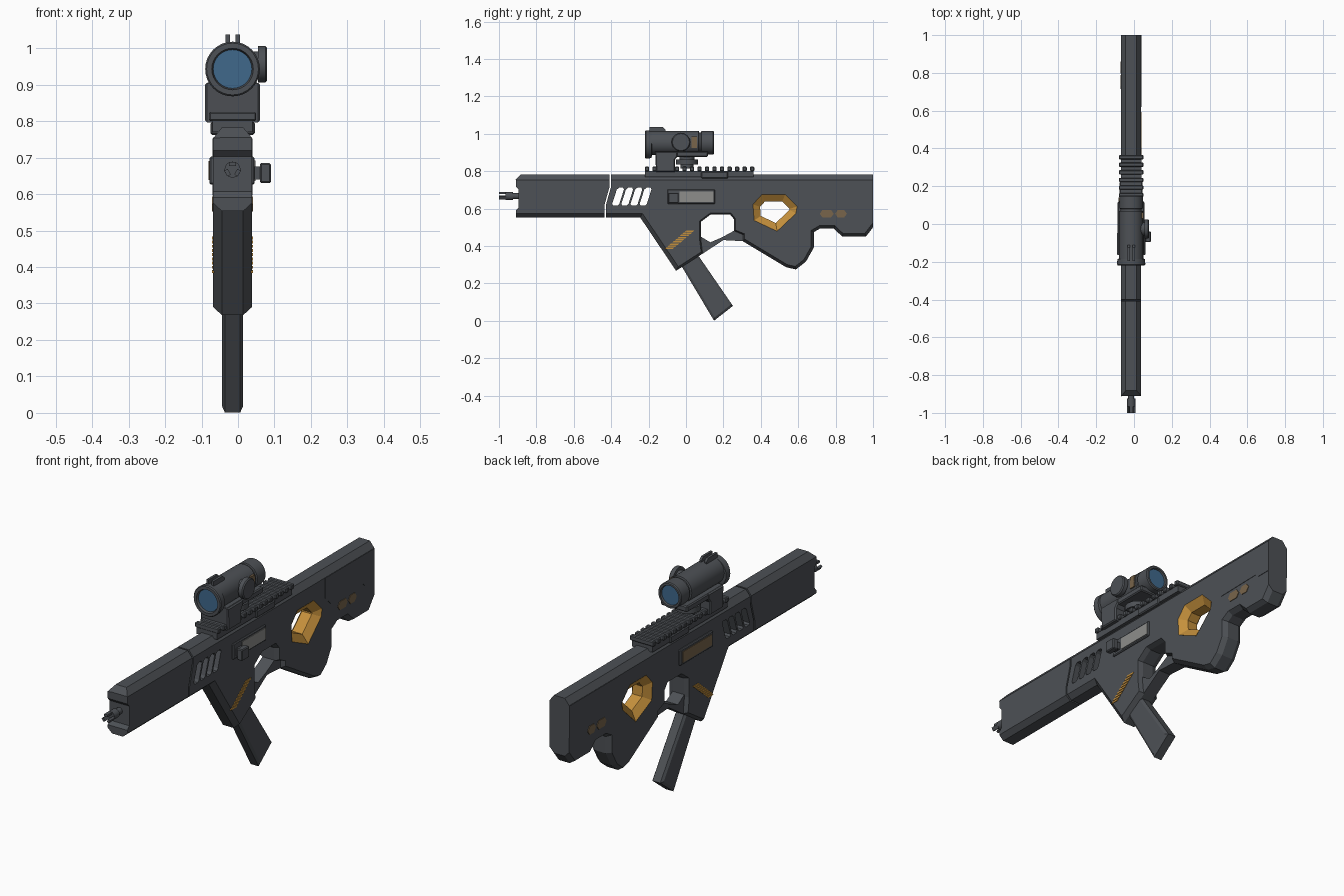
import bpy, bmesh, math
from mathutils import Vector, Matrix

if "Cube" in bpy.data.objects:
    bpy.data.objects.remove(bpy.data.objects["Cube"])

CX, W = -0.015, 0.053          # body centre line and half width


def material(name, rgb):
    m = bpy.data.materials.new(name)
    m.diffuse_color = (*rgb, 1)
    m.use_nodes = True
    m.node_tree.nodes["Principled BSDF"].inputs["Base Color"].default_value = m.diffuse_color
    return m


DARK = material("gunmetal grey", (0.075, 0.082, 0.092))
ORANGE = material("amber orange", (0.56, 0.28, 0.045))
BLUE = material("lens blue", (0.05, 0.14, 0.26))
STEEL = material("bare steel", (0.27, 0.27, 0.26))
BROWN = material("faded amber", (0.19, 0.13, 0.07))


def finish(name, bm, mat):
    bmesh.ops.recalc_face_normals(bm, faces=bm.faces)
    me = bpy.data.meshes.new(name)
    bm.to_mesh(me)
    bm.free()
    me.materials.append(mat)
    ob = bpy.data.objects.new(name, me)
    bpy.context.collection.objects.link(ob)
    return ob


def inset(pts, ds):
    """Move every edge of a (y, z) outline inwards by its own distance."""
    n = len(pts)
    area = sum(pts[i][0] * pts[(i + 1) % n][1] - pts[(i + 1) % n][0] * pts[i][1] for i in range(n))
    s = 1 if area > 0 else -1
    out = []
    for i in range(n):
        p = Vector(pts[i])
        e0 = (p - Vector(pts[i - 1])).normalized()
        e1 = (Vector(pts[(i + 1) % n]) - p).normalized()
        n0, n1 = Vector((-e0.y, e0.x)) * s, Vector((-e1.y, e1.x)) * s
        det = n0.x * n1.y - n0.y * n1.x
        a, b = ds[i - 1], ds[i]
        if abs(det) < 1e-4:
            out.append(p + n0 * a)
        else:
            out.append(p + Vector((a * n1.y - b * n0.y, n0.x * b - n1.x * a)) / det)
    return out


def loft(bm, rings, closed=False):
    """Bridge outlines given as (x, points); cap the ends or close the loop."""
    vs = [[bm.verts.new((x, p[0], p[1])) for p in pts] for x, pts in rings]
    n = len(vs[0])
    for a, b in zip(vs, vs[1:] + vs[:1] if closed else vs[1:]):
        for i in range(n):
            j = (i + 1) % n
            bm.faces.new((a[i], a[j], b[j], b[i]))
    if not closed:
        bm.faces.new(vs[0])
        bm.faces.new(vs[-1])


def prism(name, pts, mat=DARK, w=W, c=0.0, d=0.0):
    """Side outline extruded across x, with chamfered rims."""
    bm = bmesh.new()
    ds = d if isinstance(d, list) else [d] * len(pts)
    if c:
        small = inset(pts, ds)
        loft(bm, [(CX - w, small), (CX - w + c, pts), (CX + w - c, pts), (CX + w, small)])
        bmesh.ops.remove_doubles(bm, verts=bm.verts, dist=1e-6)
    else:
        loft(bm, [(CX - w, pts), (CX + w, pts)])
    return finish(name, bm, mat)


def plates(name, outlines, mat, t=0.003, sides=(-1, 1), base=W):
    """Thin raised plates on the flat sides of the body."""
    bm = bmesh.new()
    for s in sides:
        for pts in outlines:
            loft(bm, [(CX + s * (base - 0.002), pts), (CX + s * (base + t), pts)])
    return finish(name, bm, mat)


def box(name, x, y, z, mat=DARK, bevel=0.0):
    bm = bmesh.new()
    loft(bm, [(x[0], [(y[0], z[0]), (y[1], z[0]), (y[1], z[1]), (y[0], z[1])]),
              (x[1], [(y[0], z[0]), (y[1], z[0]), (y[1], z[1]), (y[0], z[1])])])
    if bevel:
        bmesh.ops.bevel(bm, geom=bm.edges[:], offset=bevel, segments=1, affect='EDGES')
    return finish(name, bm, mat)


def lathe(name, prof, centre, axis='Y', mat=DARK, n=32):
    """Turn (along, radius) points around an axis; zero radius closes the end."""
    bm = bmesh.new()
    vs = [bm.verts.new((r, a, 0)) for a, r in prof]
    es = [bm.edges.new(p) for p in zip(vs, vs[1:])]
    bmesh.ops.spin(bm, geom=vs + es, cent=(0, 0, 0), axis=(0, 1, 0), angle=math.tau, steps=n)
    bmesh.ops.remove_doubles(bm, verts=bm.verts, dist=1e-5)
    turn = {'Y': Matrix(), 'X': Matrix.Rotation(-math.pi / 2, 4, 'Z'), 'Z': Matrix.Rotation(math.pi / 2, 4, 'X')}
    bm.transform(Matrix.Translation(centre) @ turn[axis])
    ob = finish(name, bm, mat)
    bpy.ops.object.select_all(action='DESELECT')
    ob.select_set(True)
    bpy.context.view_layer.objects.active = ob
    bpy.ops.object.shade_smooth_by_angle(angle=math.radians(35))
    return ob


# Receiver and stock: y, z, chamfer of the edge that follows
body = [(-.40, .783, .03), (1, .783, 0), (1, .50, .015), (.963, .452, .015), (.834, .452, .015),
        (.79, .494, .015), (.717, .494, .015), (.684, .475, .015), (.684, .393, .015), (.642, .318, .015),
        (.588, .275, .015), (.535, .287, .015), (.305, .425, .008), (.305, .46, .008), (.257, .48, .008),
        (.257, .543, .008), (.235, .57, .008), (.134, .57, .008), (.08, .53, .008), (.08, .44, .008),
        (.09, .36, .012), (-.053, .268, .022), (-.245, .553, .022), (-.428, .553, 0), (-.428, .62, 0),
        (-.40, .72, 0)]
receiver = prism("receiver_and_stock", [p[:2] for p in body], c=0.024, d=[p[2] for p in body])

# Thumb hole and vent slots are cut through the receiver
thumb = [(.358, .623), (.406, .676), (.53, .676), (.594, .612), (.588, .575), (.487, .479), (.364, .537)]
bm = bmesh.new()
loft(bm, [(CX - .1, thumb), (CX + .1, thumb)])
for k in range(4):
    c = -.362 + .049 * k
    slot = [(c - .033, .626), (c - .027, .616), (c - .004, .616), (c + .006, .626),
            (c + .03, .702), (c + .026, .712), (c + .004, .712), (c - .008, .702)]
    loft(bm, [(CX - .1, slot), (CX + .1, slot)])
cutter = finish("hole_cutter", bm, DARK)
cutter.hide_render = True
mod = receiver.modifiers.new("holes", 'BOOLEAN')
mod.operation, mod.solver, mod.object = 'DIFFERENCE', 'EXACT', cutter
cut = bpy.data.meshes.new_from_object(receiver.evaluated_get(bpy.context.evaluated_depsgraph_get()))
receiver.modifiers.clear()
receiver.data = cut
bpy.data.objects.remove(cutter)

# Orange sloping frame lining the thumb hole
bm = bmesh.new()
inner = inset(thumb, [.037] * len(thumb))
loft(bm, [(CX - W - .001, thumb), (CX - W + .026, inner), (CX + W - .026, inner), (CX + W + .001, thumb)], True)
finish("thumb_hole_frame", bm, ORANGE)

# Handguard with notched front
guard = [(-.882, .783), (-.408, .783), (-.408, .72), (-.436, .62), (-.436, .553), (-.91, .553), (-.91, .59),
         (-.895, .607), (-.895, .703), (-.91, .719), (-.91, .755)]
prism("handguard", guard, c=0.024, d=[.03, 0, 0, 0, .022, 0, 0, 0, 0, 0, 0])

# Magazine and trigger guard
prism("magazine", [(-.07, .37), (.01, .43), (.251, .08), (.15, .001)], w=0.029, c=0.008, d=0.012)
prism("trigger_guard", [(.05, .36), (.09, .36), (.2, .432), (.32, .425), (.32, .48), (.257, .482),
                        (.193, .447), (.13, .42), (.08, .45), (.05, .45)], w=0.032)

# Barrel with three-pronged flash hider
MZ = .667
lathe("barrel", [(-.88, 0), (-.88, .016), (-.925, .016), (-.925, .022), (-.965, .022), (-.965, 0)],
      (CX, 0, MZ), n=16)
bm = bmesh.new()
for k in range(3):
    m = Matrix.Translation((CX, -.98, MZ)) @ Matrix.Rotation(k * math.tau / 3, 4, 'Y') @ \
        Matrix.Translation((0, 0, .016)) @ Matrix.Diagonal((.018, .04, .011, 1))
    bmesh.ops.create_cube(bm, size=1, matrix=m)
finish("flash_hider_prongs", bm, DARK)

# Ejection port, bolt and charging handle on the right, cover panel on the left
box("port_frame", (-.078, .045), (-.1, .155), (.626, .703), bevel=.004)
box("bolt", (.04, .048), (-.035, .148), (.636, .692), STEEL)
box("handle_stem", (.04, .065), (-.08, -.045), (.64, .675))
box("handle_knob", (.06, .09), (-.096, -.04), (.63, .685), bevel=.004)
plates("left_port_panel", [[(-.085, .638), (.14, .638), (.14, .691), (-.085, .691)]], BROWN,
       sides=(-1,), base=.063)

# Raised cheek panel and painted marks on both sides
plates("stock_cheek_panel", [[(.62, .752), (1, .752), (1, .596), (.925, .596), (.91, .612), (.665, .607),
                              (.62, .65)]], DARK, t=.002)
marks = []
for y0, y1 in ((.715, .79), (.797, .86)):
    marks.append([(y0, .573), (y0 + .015, .594), (y1 - .015, .594), (y1, .573), (y1 - .015, .552), (y0 + .015, .552)])
plates("stock_marks", marks, BROWN)
stripes = []
for k in range(9):
    y, z = -.088 + .0135 * k, .388 + .0115 * k
    stripes.append([(y - .026, z - .004), (y + .018, z - .004), (y + .026, z + .004), (y - .018, z + .004)])
plates("magwell_stripes", stripes, ORANGE)

# Top rail: base, teeth and side latch
box("rail_base", (-.07, .04), (-.219, .36), (.77, .802))
for k in range(15):
    y = -.209 + .0402 * k
    box("rail_tooth", (-.08, .05), (y - .0115, y + .0115), (.8, .825), bevel=.004)
box("rail_latch", (-.076, .046), (.08, .225), (.762, .798), bevel=.005)

# Optic mount
prism("mount_foot", [(-.16, .797), (-.06, .797), (-.06, .86), (-.045, .88), (-.045, .905), (-.165, .905)], w=.0755,
      c=.006, d=.005)
box("mount_arm", (-.088, .056), (-.16, .117), (.876, .906), bevel=.005)
lathe("mount_screw", [(.815, 0), (.815, .035), (.835, .035), (.835, .058), (.862, .058), (.862, .04),
                      (.88, .04), (.88, 0)], (CX, .005, 0), 'Z', n=16)

# Optic tube, front ring, rear eyepiece and lenses
lathe("optic_tube", [(-.19, 0), (-.19, .064), (.068, .064), (.07, .056), (.08, .056), (.082, .063), (.145, .063),
                     (.15, .059), (.15, .05), (.138, .047), (.138, 0)], (CX, 0, .952))
lathe("optic_front_ring", [(-.17, 0), (-.185, .073), (-.214, .075), (-.219, .071), (-.219, .057), (-.205, .053),
                           (-.205, 0)], (CX, 0, .943))
lathe("front_lens", [(-.204, 0), (-.204, .053), (-.208, .053), (-.208, 0)], (CX, 0, .943), mat=BLUE)
lathe("rear_lens", [(.136, 0), (.136, .047), (.141, .047), (.141, 0)], (CX, 0, .952), mat=BLUE)

# Side dial, its painted mark and the twin ears on top
lathe("side_dial", [(.03, 0), (.03, .035), (.055, .035), (.055, .05), (.075, .05), (.08, .045), (.08, 0)],
      (0, -.027, .956), 'X')
box("optic_mark", (.035, .049), (.03, .06), (.925, .985), BROWN)
for x in (-.028, -.001):
    prism_y = [(-.195, 1.0), (-.11, 1.0), (-.11, 1.022), (-.125, 1.037), (-.195, 1.037)]
    bm = bmesh.new()
    loft(bm, [(x - .006, prism_y), (x + .006, prism_y)])
    finish("optic_ear", bm, DARK)
